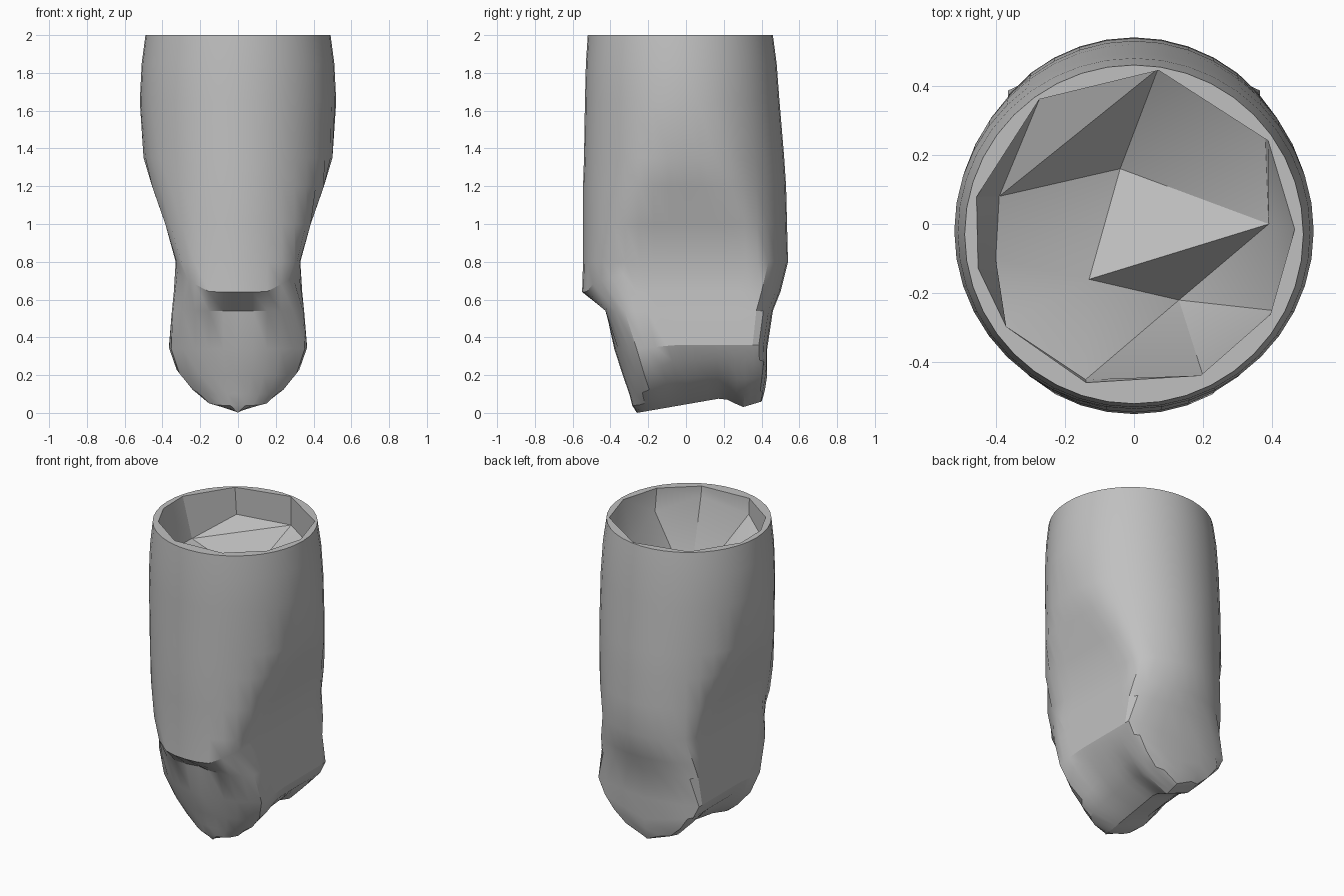
import bpy, bmesh, math

cube = bpy.data.objects.get("Cube")
if cube:
    bpy.data.objects.remove(cube, do_unlink=True)

grey = bpy.data.materials.new("stone_grey")
grey.use_nodes = True
COLOUR = (0.53, 0.53, 0.53, 1)
grey.diffuse_color = COLOUR
grey.node_tree.nodes["Principled BSDF"].inputs["Base Color"].default_value = COLOUR

SIDES = 40

# Body levels: height, barrel half width, front y, back y, flat side limit,
# front taper of the sides, rise of the outer edge towards the back
LEVELS = [
    (2.0, .49, -.52, .46, .60, 0, 0),
    (1.85, .51, -.53, .48, .60, 0, 0),
    (1.65, .52, -.535, .495, .60, 0, 0),
    (1.35, .515, -.54, .52, .50, 0, 0),
    (1.2, .51, -.545, .53, .455, 0, 0),
    (1.0, .51, -.545, .535, .385, 0, 0),
    (.8, .51, -.545, .54, .33, .2, 0),
    (.64, .50, -.55, .50, .34, .5, 0),
    (.54, .50, -.46, .46, .35, .2, 0),
    (.34, .50, -.38, .43, .365, 0, .02),
    (.2, .44, -.335, .43, .325, 0, .08),
    (.1, .36, -.30, .42, .24, 0, .06),
    (.04, .26, -.285, .41, .16, 0, .03),
    (0, .14, -.26, .40, 0, 0, 0),
]


def keel_lift(y):
    """Height of the underside along its length."""
    if y < .2:
        return .08 * max(0, y + .26) / .46
    return .08 - .5 * (y - .2) if y < .3 else .03 + .3 * (y - .3)


def body_ring(bm, level):
    z, rx, front, back, limit, taper, rise = level
    mid, ry = (front + back) / 2, (back - front) / 2
    ring = []
    for i in range(SIDES):
        a = math.tau * i / SIDES
        y = mid + ry * math.sin(a)
        # squarer heel on the lower part
        width = rx * (1 + 2.4 * max(0, .7 - z) * (y > mid))
        side = limit - taper * max(0, -.3 - y)
        x = max(-side, min(side, width * math.cos(a)))
        # hollow tucked beneath the front lip
        if .5 < z < .6 and y < mid:
            y += .05 * max(0, 1 - abs(x) / .2)
        lift = keel_lift(y) * max(0, 1 - z / .2)
        if rise:
            lift += rise * abs(x) / limit * max(0, min(1, (y + .25) / .2))
        # front lip curves up towards the sides
        if .6 < z < .7 and y < -.3:
            lift += .08 * max(0, abs(x) - .15) / .15
        ring.append(bm.verts.new((x, y, z + lift)))
    return ring


def bridge(bm, upper, lower):
    n = len(upper)
    for i in range(n):
        j = (i + 1) % n
        bm.faces.new((upper[i], lower[i], lower[j], upper[j]))


bm = bmesh.new()

# Outer body, closing along a keel line at the bottom
rings = [body_ring(bm, level) for level in LEVELS]
for upper, lower in zip(rings, rings[1:]):
    bridge(bm, upper, lower)

# Corners of the broken hollow, anticlockwise from the right
HOLLOW = [(.39, 0, 1.75), (.38, .25, 1.8), (.07, .45, 1.81), (-.27, .37, 1.82),
          (-.39, .08, 1.74), (-.4, -.1, 1.74), (-.38, -.29, 1.82),
          (-.14, -.45, 1.9), (.2, -.44, 1.93), (.4, -.25, 1.85)]
floor = [bm.verts.new(p) for p in HOLLOW]
rim = []
for v in floor:
    a = math.atan2(v.co.y, v.co.x)
    rim.append(bm.verts.new((.465 * math.cos(a), .465 * math.sin(a) - .015, 2)))
bridge(bm, floor, rim)

# Rim: each outer edge joins its nearest inner corner
def nearest(v):
    return min(rim, key=lambda p: (p.co - v.co).length)


for i, a in enumerate(rings[0]):
    b = rings[0][(i + 1) % SIDES]
    na, nb = nearest(a), nearest(b)
    bm.faces.new((a, b, na))
    if na != nb:
        bm.faces.new((b, nb, na))

# Floor facets falling to three low points
back_low, mid_low, front_low = [
    bm.verts.new(p) for p in ((-.04, .16, 1.55), (-.13, -.16, 1.6), (.13, -.22, 1.42))]
for low, run in ((back_low, (0, 1, 2)), (back_low, (2, 4, 5)),
                 (mid_low, (5, 6, 7)), (front_low, (7, 8, 9, 0))):
    for p, q in zip(run, run[1:]):
        bm.faces.new((floor[p], floor[q], low))
bm.faces.new((floor[2], floor[3], floor[4]))
bm.faces.new((floor[5], mid_low, back_low))
bm.faces.new((floor[7], front_low, mid_low))
bm.faces.new((floor[0], mid_low, front_low))
bm.faces.new((floor[0], back_low, mid_low))

bmesh.ops.remove_doubles(bm, verts=bm.verts, dist=.0005)
bmesh.ops.recalc_face_normals(bm, faces=bm.faces)

mesh = bpy.data.meshes.new("hollow_stump")
bm.to_mesh(mesh)
bm.free()
body = bpy.data.objects.new("hollow_stump", mesh)
bpy.context.collection.objects.link(body)
mesh.materials.append(grey)

bpy.context.view_layer.objects.active = body
body.select_set(True)
bpy.ops.object.shade_smooth_by_angle(angle=math.radians(25))
